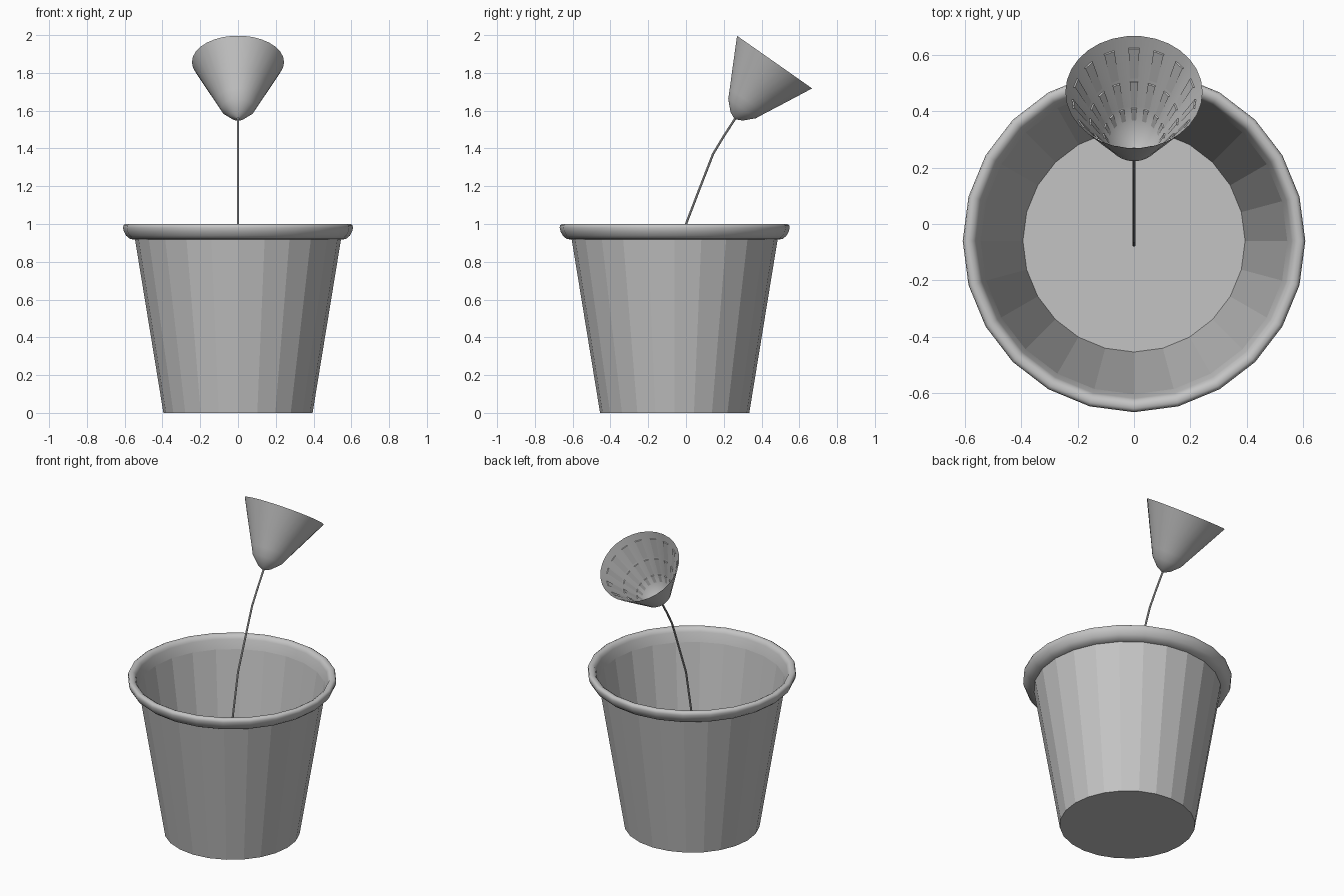
import bpy, bmesh, math
from mathutils import Vector, Matrix

if "Cube" in bpy.data.objects:
    bpy.data.objects.remove(bpy.data.objects["Cube"])

grey = bpy.data.materials.new("plain grey")
grey.diffuse_color = (0.55, 0.55, 0.55, 1)
grey.use_nodes = True
grey.node_tree.nodes["Principled BSDF"].inputs["Base Color"].default_value = grey.diffuse_color


def finish(name, bm, smooth=None):
    mesh = bpy.data.meshes.new(name)
    bm.to_mesh(mesh)
    bm.free()
    mesh.materials.append(grey)
    ob = bpy.data.objects.new(name, mesh)
    bpy.context.collection.objects.link(ob)
    if smooth:
        bpy.ops.object.select_all(action='DESELECT')
        ob.select_set(True)
        bpy.context.view_layer.objects.active = ob
        bpy.ops.object.shade_smooth_by_angle(angle=math.radians(smooth))
    return ob


def ring(bm, r, z, n):
    return [bm.verts.new((r * math.cos(2 * math.pi * i / n),
                          r * math.sin(2 * math.pi * i / n), z)) for i in range(n)]


def bridge(bm, a, b):
    n = len(a)
    for i in range(n):
        j = (i + 1) % n
        bm.faces.new((a[i], a[j], b[j], b[i]))


def lathe(name, profile, n, cap=True, smooth=None):
    bm = bmesh.new()
    rings = [ring(bm, r, z, n) for r, z in profile]
    for a, b in zip(rings, rings[1:]):
        bridge(bm, a, b)
    if cap:
        bm.faces.new(rings[0][::-1])
    return finish(name, bm, smooth)


# pot: thin tapered wall with floor, and a rolled rim
pot = lathe("pot_body", [(0.395, 0), (0.545, 0.917)], 24)
rim = lathe("pot_rim", [(0.545, 0.917), (0.572, 0.921), (0.592, 0.938), (0.604, 0.96),
                        (0.609, 0.98), (0.606, 0.994), (0.596, 1.0), (0.582, 1.0),
                        (0.568, 0.992), (0.56, 0.975), (0.545, 0.917)],
            24, cap=False, smooth=50)
pot.location.y = rim.location.y = -0.06

# stem: thin bent tube in the plane x = 0
path = [(-0.075, 0.0), (-0.075, 0.4), (-0.06, 0.7), (0.0, 1.0), (0.071, 1.185),
        (0.143, 1.37), (0.2, 1.465), (0.268, 1.57)]
bm = bmesh.new()
pts = [Vector((0, y, z)) for y, z in path]
rings = []
for k, p in enumerate(pts):
    d = (pts[min(k + 1, len(pts) - 1)] - pts[max(k - 1, 0)]).normalized()
    side = Vector((1, 0, 0))
    up = d.cross(side)
    rings.append([bm.verts.new(p + 0.006 * (math.cos(a) * side + math.sin(a) * up))
                  for a in (i * math.pi / 4 for i in range(8))])
for a, b in zip(rings, rings[1:]):
    bridge(bm, a, b)
bm.faces.new(rings[0][::-1])
bm.faces.new(rings[-1])
finish("stem", bm, 40)

# flower cup: open cone with a rounded base, tilted backwards
N = 30
cup = lathe("flower_cup", [(0.008, -0.365), (0.04, -0.35), (0.09, -0.3),
                           (0.115, -0.25), (0.165, -0.154), (0.244, 0.0)], N, smooth=20)

# thin raised strips in three tiers inside the cup
bm = bmesh.new()
for i in range(0, N, 2):
    mid = math.pi / 2 + 2 * math.pi * i / N
    for low, high in ((-0.3, -0.255), (-0.25, -0.16), (-0.15, -0.04)):
        quad = []
        for z, lift in ((low, 0.002), (high, 0.008), (high, 0.003)):
            r = 0.244 + 0.513 * z - lift
            quad.append([bm.verts.new((r * math.cos(mid + s), r * math.sin(mid + s), z))
                         for s in (-0.09, 0.09)])
        for (a, b), (c, d) in zip(quad, quad[1:]):
            bm.faces.new((b, a, c, d))
strips = finish("flower_inner_strips", bm)

axis = Vector((0, 0.574, 0.819)).normalized()
tilt = Matrix.Translation((0, 0.469, 1.857)) @ Matrix.Rotation(-math.atan2(axis.y, axis.z), 4, 'X')
for ob in (cup, strips):
    ob.matrix_world = tilt
